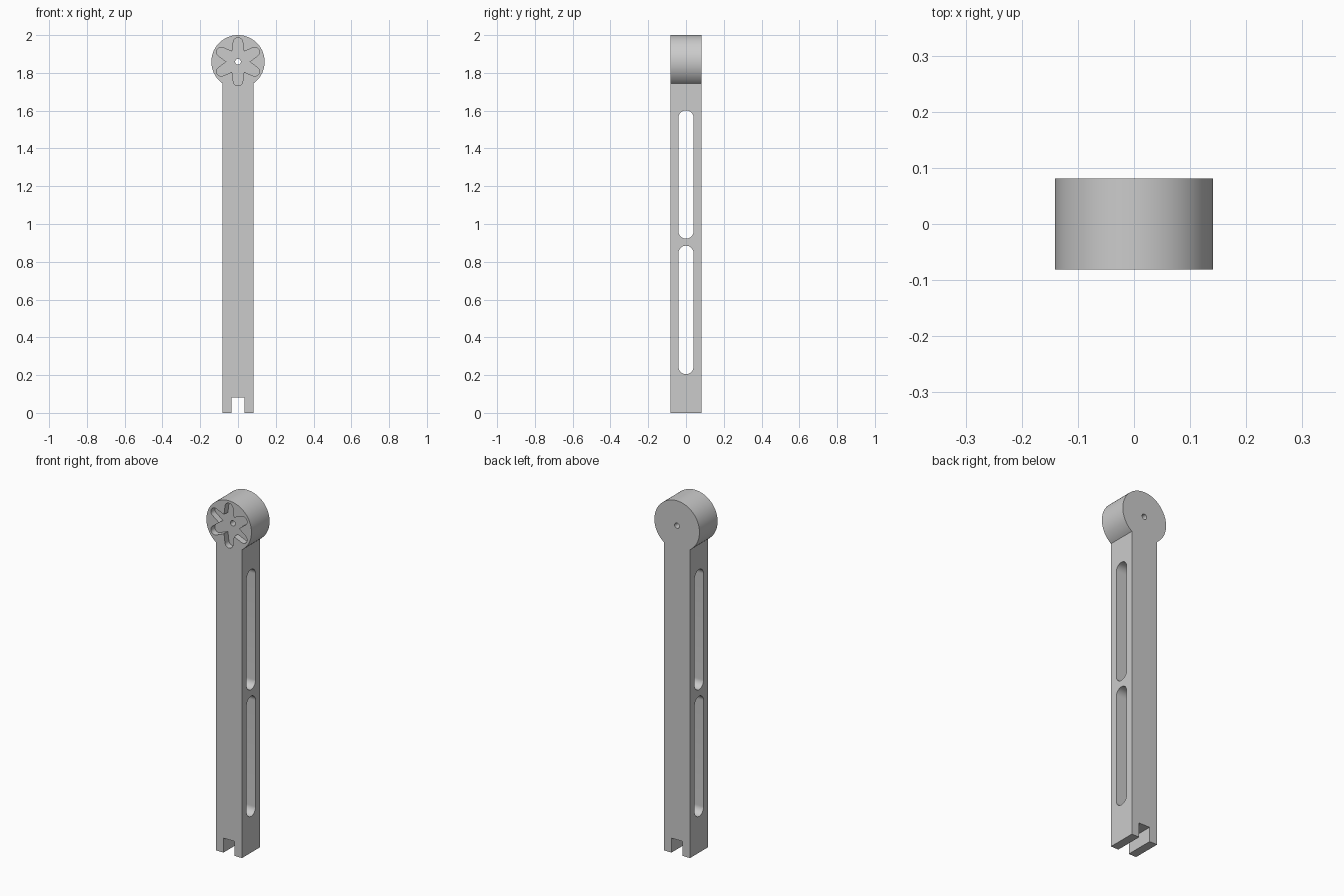
import bpy, bmesh
from math import sin, cos, pi, radians, asin
from mathutils import Vector

old = bpy.data.objects.get("Cube")
if old:
    bpy.data.objects.remove(old, do_unlink=True)

HALF_W, HALF_D = 0.082, 0.081      # arm half width and half depth
HEAD_R = 0.141
HEAD_Z = 2.0 - HEAD_R
STAR_DEPTH = 0.035

grey = bpy.data.materials.new("light grey")
grey.use_nodes = True
colour = (0.6, 0.6, 0.6, 1)
grey.diffuse_color = colour
grey.node_tree.nodes["Principled BSDF"].inputs["Base Color"].default_value = colour


def arc(cx, cy, r, start, end, steps):
    """Points along a circular arc, angles in radians."""
    return [(cx + r * cos(start + (end - start) * i / steps),
             cy + r * sin(start + (end - start) * i / steps)) for i in range(steps + 1)]


def prism(name, outline, place, along):
    """Extrude a closed 2D outline, placed in space, along a vector."""
    bm = bmesh.new()
    face = bm.faces.new([bm.verts.new(place(u, v)) for u, v in outline])
    geom = bmesh.ops.extrude_face_region(bm, geom=[face], use_keep_orig=True)["geom"]
    bmesh.ops.translate(bm, vec=Vector(along),
                        verts=[g for g in geom if isinstance(g, bmesh.types.BMVert)])
    bmesh.ops.recalc_face_normals(bm, faces=bm.faces)
    mesh = bpy.data.meshes.new(name)
    bm.to_mesh(mesh)
    bm.free()
    mesh.materials.append(grey)
    obj = bpy.data.objects.new(name, mesh)
    bpy.context.collection.objects.link(obj)
    return obj


# Arm with round head and notched foot, as one outline
neck = asin(HALF_W / HEAD_R)
notch_w, notch_h = 0.034, 0.082
outline = arc(0, HEAD_Z, HEAD_R, -pi / 2 + neck, 1.5 * pi - neck, 96)
outline += [(-HALF_W, 0), (-notch_w, 0), (-notch_w, notch_h),
            (notch_w, notch_h), (notch_w, 0), (HALF_W, 0)]
arm = prism("lever_arm", outline, lambda u, v: (u, -HALF_D, v), (0, 2 * HALF_D, 0))

cutters = []

# Two long slots through the sides
slot_r = 0.04
for name, low, high in (("lower_slot", 0.205, 0.885), ("upper_slot", 0.922, 1.602)):
    shape = arc(0, high - slot_r, slot_r, 0, pi, 24) + arc(0, low + slot_r, slot_r, pi, 2 * pi, 24)
    cutters.append(prism(name + "_cutter", shape, lambda u, v: (-0.2, u, v), (0.4, 0, 0)))

# Six-armed star recess with rounded tips in the front of the head
star = []
for k in range(6):
    a = radians(30 + 60 * k)
    star += arc(0.102 * cos(a), 0.102 * sin(a), 0.025, a - radians(84), a + radians(84), 16)
    star.append((0.062 * cos(a + pi / 6), 0.062 * sin(a + pi / 6)))
cutters.append(prism("star_cutter", star, lambda u, v: (u, -HALF_D - 0.05, HEAD_Z + v),
                     (0, STAR_DEPTH + 0.05, 0)))

# Small axle hole through the head
cutters.append(prism("axle_hole_cutter", arc(0, 0, 0.015, 0, 2 * pi, 32)[:-1],
                     lambda u, v: (u, -0.2, HEAD_Z + v), (0, 0.4, 0)))

for cutter in cutters:
    cutter.hide_render = True
    cutter.hide_viewport = True
    cut = arm.modifiers.new(cutter.name, 'BOOLEAN')
    cut.operation = 'DIFFERENCE'
    cut.solver = 'EXACT'
    cut.object = cutter

# Apply the cuts, drop the cutters, then smooth the round walls
for cutter in cutters:
    cutter.hide_viewport = False
bpy.context.view_layer.update()
graph = bpy.context.evaluated_depsgraph_get()
arm_mesh = bpy.data.meshes.new_from_object(arm.evaluated_get(graph))
arm.modifiers.clear()
arm.data = arm_mesh
for cutter in cutters:
    bpy.data.objects.remove(cutter, do_unlink=True)

bpy.ops.object.select_all(action='DESELECT')
arm.select_set(True)
bpy.context.view_layer.objects.active = arm
bpy.ops.object.shade_smooth_by_angle(angle=radians(30))
